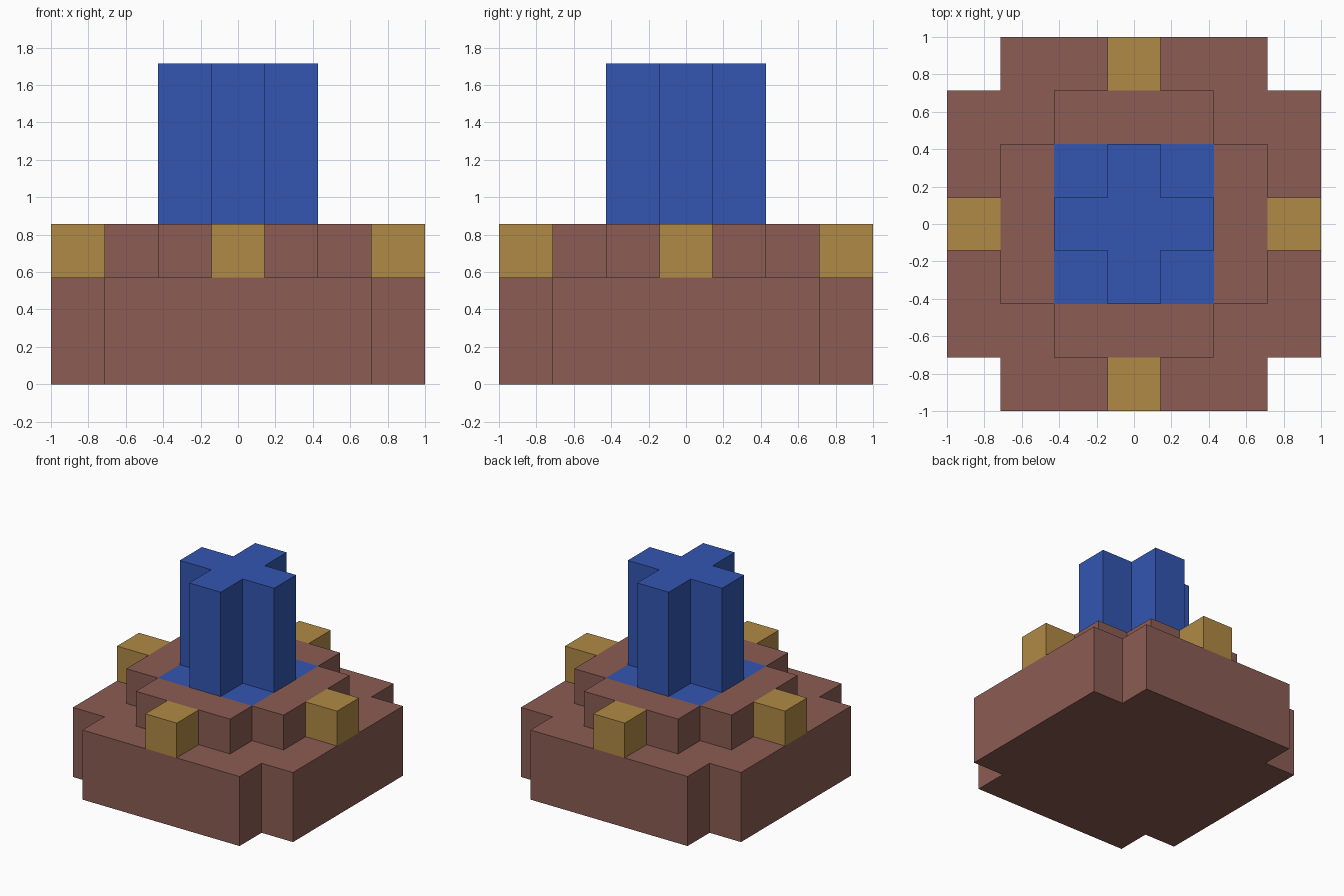
import bpy
import bmesh

U = 2 / 7  # one block


def make_material(name, color):
    mat = bpy.data.materials.new(name)
    mat.use_nodes = True
    mat.diffuse_color = (*color, 1)
    mat.node_tree.nodes["Principled BSDF"].inputs["Base Color"].default_value = (*color, 1)
    return mat


brown = make_material("brown", (0.258, 0.107, 0.087))
gold = make_material("gold", (0.434, 0.251, 0.060))
blue = make_material("blue", (0.033, 0.093, 0.445))


def prism(bm, outline, z0, z1):
    """Upright prism from a counter-clockwise outline, measured in blocks."""
    low, high = ([bm.verts.new((x * U, y * U, z * U)) for x, y in outline] for z in (z0, z1))
    bm.faces.new(low[::-1])
    bm.faces.new(high)
    for i in range(len(outline)):
        j = (i + 1) % len(outline)
        bm.faces.new((low[i], low[j], high[j], high[i]))


def notched_square(outer):
    """Square outline with a one-block notch in every corner."""
    inner = outer - 1
    quarter = [(outer, -inner), (outer, inner), (inner, inner)]
    outline = []
    for _ in range(4):
        outline += quarter
        quarter = [(-y, x) for x, y in quarter]
    return outline


def finish(name, bm, *mats):
    mesh = bpy.data.meshes.new(name)
    bm.to_mesh(mesh)
    bm.free()
    for mat in mats:
        mesh.materials.append(mat)
    obj = bpy.data.objects.new(name, mesh)
    bpy.context.collection.objects.link(obj)
    return obj


default = bpy.data.objects.get("Cube")
if default:
    bpy.data.objects.remove(default, do_unlink=True)

# Wide base
bm = bmesh.new()
prism(bm, notched_square(3.5), 0, 2)
finish("base", bm, brown)

# Upper tier, with a blue square cut into its top
bm = bmesh.new()
prism(bm, notched_square(2.5), 2, 3)
for axis in ((1, 0, 0), (0, 1, 0)):
    for side in (-1.5, 1.5):
        bmesh.ops.bisect_plane(bm, geom=bm.verts[:] + bm.edges[:] + bm.faces[:],
                               plane_co=[a * side * U for a in axis], plane_no=axis)
bm.normal_update()
for face in bm.faces:
    center = face.calc_center_median()
    if face.normal.z > 0.5 and max(abs(center.x), abs(center.y)) < 1.5 * U:
        face.material_index = 1
finish("upper_tier", bm, brown, blue)

# Cross-shaped tower
bm = bmesh.new()
prism(bm, notched_square(1.5), 3, 6)
finish("tower", bm, blue)

# Gold block in the middle of each side
for name, cx, cy in (("front", 0, -3), ("back", 0, 3), ("left", 3, 0), ("right", -3, 0)):
    bm = bmesh.new()
    corners = ((-0.5, -0.5), (0.5, -0.5), (0.5, 0.5), (-0.5, 0.5))
    prism(bm, [(cx + x, cy + y) for x, y in corners], 2, 3)
    finish(name + "_block", bm, gold)
